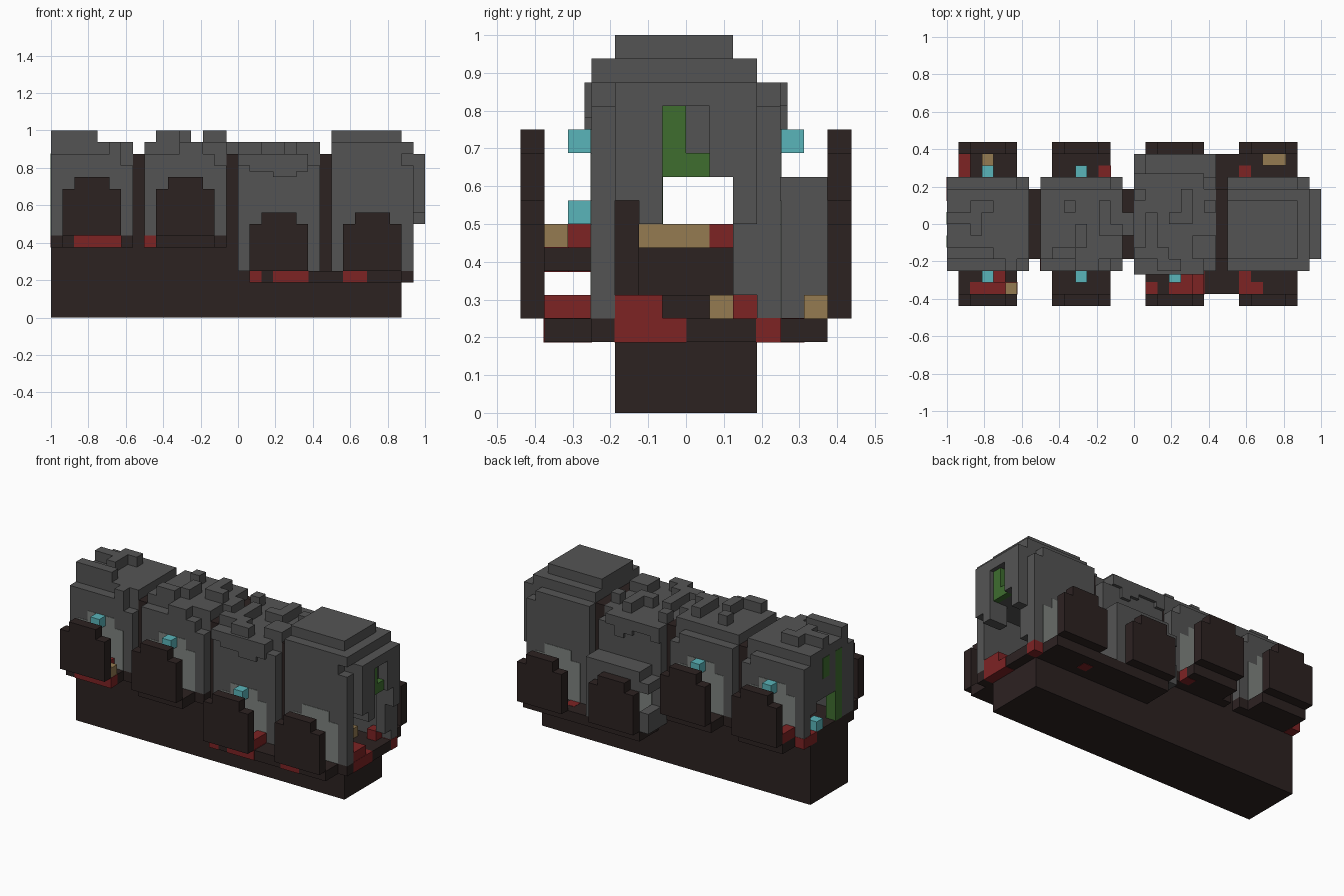
import bpy, bmesh, random
from mathutils import Matrix, Vector

cube = bpy.data.objects.get("Cube")
if cube:
    bpy.data.objects.remove(cube)

U = 1 / 16   # one block
random.seed(4)


def material(name, rgb):
    lin = [(c / 255 / 12.92) if c < 11 else ((c / 255 + 0.055) / 1.055) ** 2.4 for c in rgb]
    m = bpy.data.materials.new(name)
    m.use_nodes = True
    m.diffuse_color = (*lin, 1)
    m.node_tree.nodes["Principled BSDF"].inputs["Base Color"].default_value = (*lin, 1)
    return m


STONE = material("grey stone", (84, 84, 84))
DARK = material("dark wood", (44, 34, 33))
RED = material("dull red", (125, 35, 36))
TAN = material("tan", (149, 123, 81))
TEAL = material("teal glow", (90, 181, 186))
GREEN = material("moss green", (62, 109, 47))
PALE = material("pale glass", (126, 131, 127))


def blocks(name, mat, boxes, grow=0.0):
    """One object from boxes given as x0, x1, y0, y1, z0, z1 in block units."""
    bm = bmesh.new()
    for x0, x1, y0, y1, z0, z1 in boxes:
        size = Vector((x1 - x0, y1 - y0, z1 - z0)) + Vector((grow, grow, grow))
        mid = Vector((x0 + x1, y0 + y1, z0 + z1)) / 2
        bmesh.ops.create_cube(bm, size=1, matrix=Matrix.Translation(mid * U) @ Matrix.Diagonal((*(size * U), 1)))
    me = bpy.data.meshes.new(name)
    bm.to_mesh(me)
    bm.free()
    me.materials.append(mat)
    ob = bpy.data.objects.new(name, me)
    bpy.context.collection.objects.link(ob)
    return ob


def mirror_y(box):
    x0, x1, y0, y1, z0, z1 = box
    return (x0, x1, -y1, -y0, z0, z1)


def arch(x, y0, y1, z):
    """Stepped arch slab, five blocks wide and five high."""
    return [(x, x + 5, y0, y1, z, z + 4), (x + 1, x + 4, y0, y1, z + 4, z + 5)]


# Base and floors
blocks("base", DARK, [(-16, 14, -3, 3, 0, 3), (-16, 0, -3, 3, 3, 6), (0, 1, -3, 3, 3, 5)])
blocks("upper_floor", DARK, [(-16, -9, -4, 4, 6, 7), (-9, -8, -3, 3, 6, 7), (-8, -1, -4, 4, 6, 7),
                             (-1, 0, -3, 3, 6, 7), (-15, -10, -6, 6, 6, 7), (-7, -2, -6, 6, 6, 7)])
blocks("lower_floor", DARK, [(1, 14, -6, 6, 3, 4), (14, 15, -4, 4, 3, 4)])

# Dark tunnel frames between the chambers
for i, (x, z) in enumerate([(-9, 7), (-1, 7), (7, 4)]):
    blocks(f"tunnel_frame_{i}", DARK, [(x, x + 1, -3, -2, z, 14), (x, x + 1, 2, 3, z, 14), (x, x + 1, -2, 2, 10, 14)])

# Stone chambers: side walls, stepped roof, arched panes and standing slabs
for i, (x0, floor) in enumerate([(-16, 7), (-8, 7), (0, 4), (8, 4)]):
    x1 = x0 + 7
    walls = [(x0, x1, 3, 4, floor, 13), (x0, x1, -4, -3, floor, 13)]
    roof = [(x0, x1, -3, 3, 10, 14), (x0, x1 - 1, -4, 4, 13, 14)]
    blocks(f"chamber_{i}_walls", STONE, walls)
    blocks(f"chamber_{i}_roof", STONE, roof)
    panes, slabs = [], []
    for box in arch(x0 + 1, -4.04, -3.9, floor):
        panes += [box, mirror_y(box)]
    for box in arch(x0 + 1, -7, -6, floor):
        slabs += [box, mirror_y(box)]
    blocks(f"chamber_{i}_panes", PALE, panes)
    blocks(f"chamber_{i}_slabs", DARK, slabs)

# Rough crown blocks
blocks("crown_0", STONE, [(-16, -9, -3, 3, 14, 15), (-16, -12, -3, -2, 15, 16), (-16, -14, 0, 1, 15, 16),
                          (-14, -13, -1, 2, 15, 16), (-13, -12, 1, 2, 15, 16), (-11, -10, -4, -3, 14, 15)])
blocks("crown_1", STONE, [(-8, -1, -3, 3, 14, 15), (-7, -5, -3, -2, 15, 16), (-5, -4, -2, 0, 15, 16),
                          (-3, -1, -1, 0, 15, 16), (-6, -5, 1, 2, 15, 16), (-3, -2, 0, 2, 15, 16),
                          (-5, -3, -4, -3, 14, 15), (-1, 0, -1, 1, 13, 15)])
blocks("crown_2", STONE, [(0, 3, -3, -2, 14, 15), (1, 2, -2, 1, 14, 15), (3, 5, 0, 1, 14, 15), (5, 7, -3, -1, 14, 15),
                          (4, 5, 1, 3, 14, 15), (0, 1, 2, 3, 14, 15), (6, 7, 1, 2, 14, 15), (2, 4, -4, -3, 14, 15)])
blocks("crown_3", STONE, [(8, 15, -4, 3, 14, 15), (8, 14, -3, 2, 15, 16), (14, 15, -3, 3, 13, 14)])

# Ragged icicles of stone down the side walls
for i, x0 in enumerate((-16, -8, 0, 8)):
    drips = []
    for side in (-4.3, 4):
        for x in range(x0, x0 + 6):
            drips.append((x, x + 1, side, side + 0.3, random.choice((12, 12.5, 13)), 14))
    if i == 2:
        blocks("stone_drips", STONE, drips)

# Rear porch
blocks("rear_porch", STONE, [(0, 7, 4, 6, 8, 9), (1, 6, 4, 6, 9, 10), (6, 7, 4, 6, 4, 10), (0, 1, 4, 6, 4, 6)])

# Left end: wall above and beside the opening, and hanging hood
blocks("left_end_wall", STONE, [(14, 15, -3, 3, 10, 14), (14, 15, -3, -2, 9, 10), (14, 15, -2, -1, 8, 10),
                                (14, 15, 2, 3, 5, 10)])
blocks("left_end_hood", STONE, [(15, 16, -3, -2, 9, 14), (15, 16, -2, -1, 8, 14), (15, 16, 1, 2, 10, 14),
                                (15, 16, 2, 3, 8, 14), (15, 16, -1, 1, 13, 14)])
blocks("left_end_moss", GREEN, [(15, 15.6, -1, 0, 10, 13), (15, 15.6, 0, 1, 10, 11)])

# Right end: opening with moss
blocks("right_end_wall", STONE, [(-16, -15, -3, -2, 7, 10), (-16, -15, 2, 3, 9, 10)])
blocks("right_end_moss", GREEN, [(-16, -15, -2, -1, 7, 14), (-16, -15, 0, 1, 12, 14)], 0.06)

# Lamps
blocks("lamps", TEAL, [(-13, -12, -5, -4, 11, 12), (-5, -4, -5, -4, 11, 12), (3, 4, -5, -4, 8, 9),
                       (-13, -12, 4, 5, 11, 12), (-5, -4, 4, 5, 11, 12), (-16, -15, 1, 2, 7, 8)])

# Red patches set in the floors
blocks("red_floor_patches", RED, [(-14, -10, -6, -5, 6, 7), (-12, -11, -5, -4, 6, 7), (-8, -7, -4, -3, 6, 7),
                                  (-16, -15, 2, 4, 6, 7), (-3, -2, 4, 5, 6, 7),
                                  (1, 2, -6, -5, 3, 4), (3, 6, -6, -5, 3, 4), (4, 6, -5, -4, 3, 4),
                                  (9, 10, -6, -4, 3, 4), (10, 11, -6, -5, 3, 4), (9, 10, 4, 5, 3, 4),
                                  (14, 15, -3, 0, 3, 4), (14, 15, 3, 4, 3, 4)], 0.05)

# Loose red and tan blocks
blocks("red_blocks", RED, [(-12, -11, -5, -4, 7, 8), (-15, -14, 4, 6, 7, 8), (5, 6, -6, -4, 4, 5),
                           (13, 15, -3, -1, 4, 5), (13, 14, 2, 3, 4, 5), (-2, -1, 1, 2, 7, 8)])
blocks("tan_blocks", TAN, [(-11, -10, -6, -5, 7, 8), (-13, -12, 5, 6, 7, 8), (11, 13, 5, 6, 4, 5),
                           (11, 12, 1, 2, 4, 5), (-2, -1, -2, 1, 7, 8)])
